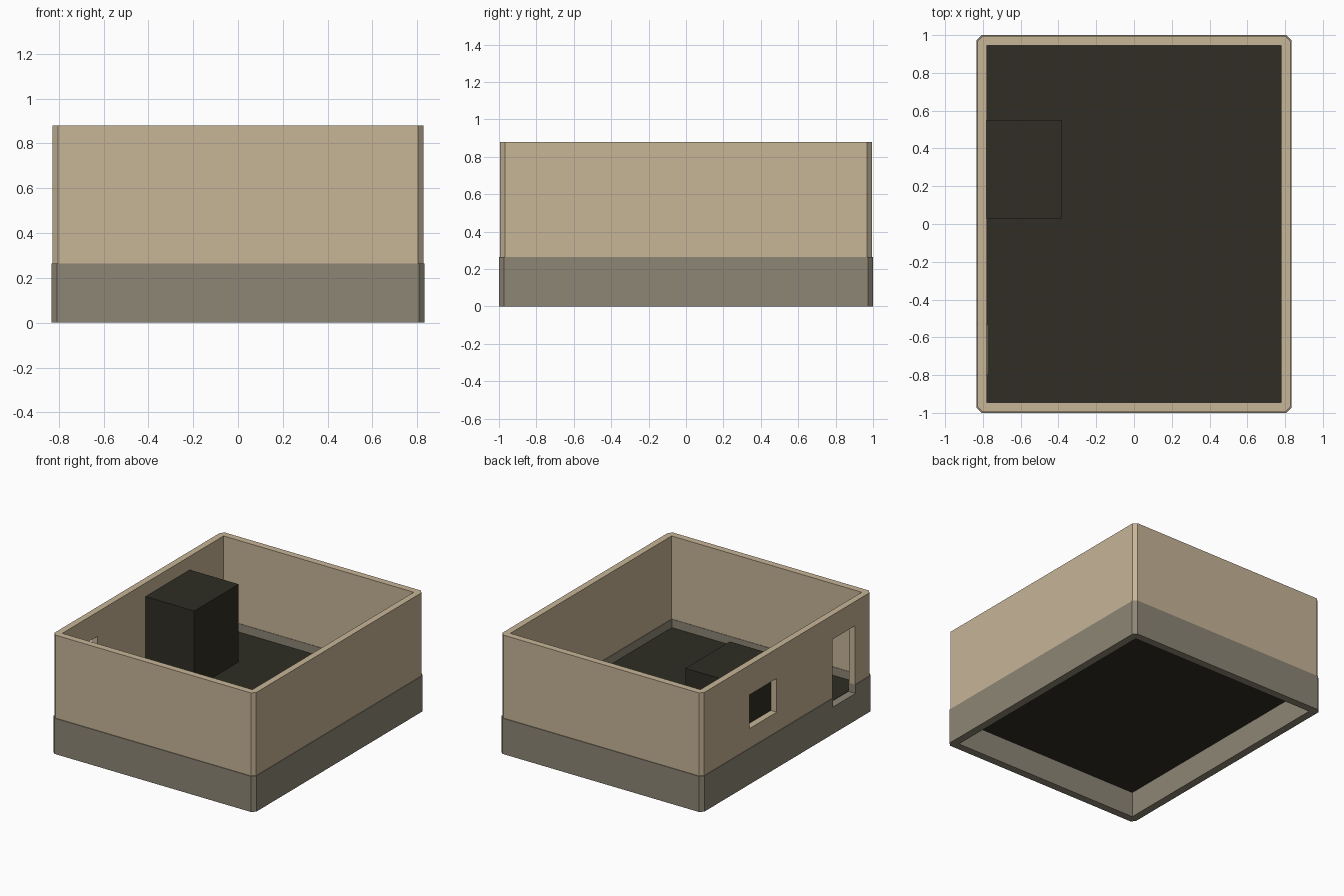
import bpy
import bmesh

cube = bpy.data.objects.get("Cube")
if cube:
    bpy.data.objects.remove(cube, do_unlink=True)


def material(name, rgb):
    mat = bpy.data.materials.new(name)
    mat.use_nodes = True
    mat.diffuse_color = (*rgb, 1)
    mat.node_tree.nodes["Principled BSDF"].inputs["Base Color"].default_value = (*rgb, 1)
    return mat


tan = material("tan_plaster", (0.57, 0.46, 0.31))
stone = material("grey_stone", (0.27, 0.24, 0.18))
dark = material("dark_floor", (0.029, 0.027, 0.017))


def box(name, x, y, z, mat, chamfer=0):
    """Box between (low, high) limits, with optional chamfered vertical edges."""
    bm = bmesh.new()
    bmesh.ops.create_cube(bm, size=1)
    for v in bm.verts:
        for i, (low, high) in enumerate((x, y, z)):
            v.co[i] = high if v.co[i] > 0 else low
    if chamfer:
        upright = [e for e in bm.edges if abs(e.verts[0].co.z - e.verts[1].co.z) > 0.01]
        bmesh.ops.bevel(bm, geom=upright, offset=chamfer, segments=1, affect="EDGES")
    mesh = bpy.data.meshes.new(name)
    bm.to_mesh(mesh)
    bm.free()
    mesh.materials.append(mat)
    obj = bpy.data.objects.new(name, mesh)
    bpy.context.collection.objects.link(obj)
    return obj


def cut(obj, x, y, z):
    """Remove a box-shaped volume from an object."""
    cutter = box("cutter", x, y, z, obj.data.materials[0])
    cutter.hide_render = True
    mod = obj.modifiers.new("cut", "BOOLEAN")
    mod.operation = "DIFFERENCE"
    mod.solver = "EXACT"
    mod.object = cutter
    bpy.context.view_layer.objects.active = obj
    bpy.ops.object.modifier_apply(modifier=mod.name)
    bpy.data.objects.remove(cutter, do_unlink=True)


def ring(name, outer, inner, z, mat):
    """Hollow rectangular wall with chamfered outer corners."""
    (ox, oy), (ix, iy) = outer, inner
    obj = box(name, (-ox, ox), (-oy, oy), z, mat, 0.026)
    cut(obj, (-ix, ix), (-iy, iy), (z[0] - 0.1, z[1] + 0.1))
    return obj


# Stone base and plastered walls
base = ring("base", (0.833, 1.0), (0.775, 0.942), (0, 0.265), stone)
walls = ring("walls", (0.828, 0.995), (0.78, 0.945), (0.265, 0.88), tan)

# Window and doorway through one long side
through = (-0.9, -0.7)
doorway = (-0.797, -0.535)
cut(walls, through, (0.12, 0.44), (0.41, 0.66))
cut(walls, through, doorway, (0.2, 0.7))
cut(base, through, doorway, (0.2, 0.4))

# Floor slab and the block standing against the side wall
box("floor", (-0.775, 0.775), (-0.942, 0.942), (0.19, 0.203), dark)
box("block", (-0.78, -0.38), (0.03, 0.55), (0.2, 0.78), dark)
